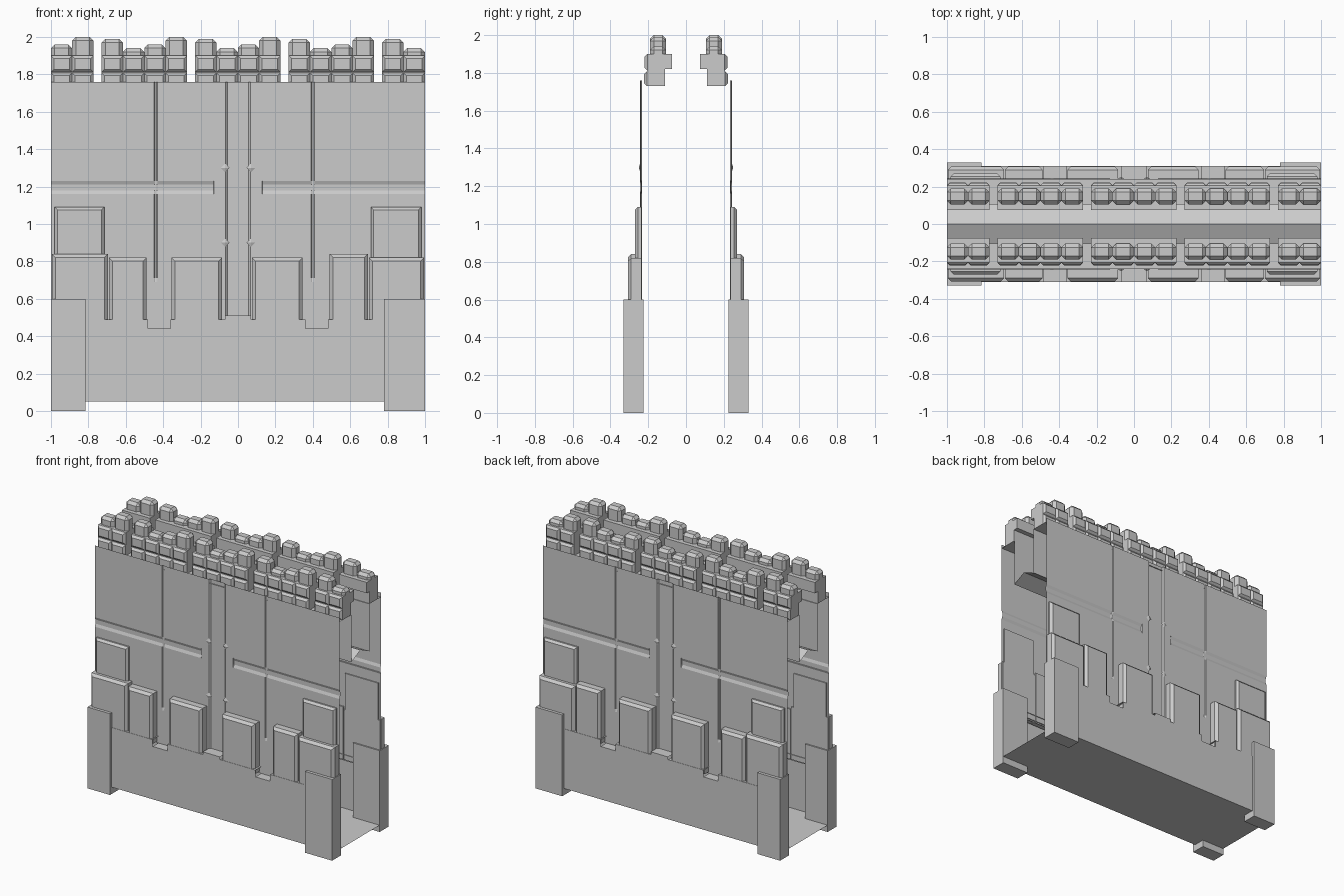
import bpy, bmesh

if "Cube" in bpy.data.objects:
    bpy.data.objects.remove(bpy.data.objects["Cube"], do_unlink=True)

stone = bpy.data.materials.new("stone_grey")
stone.use_nodes = True
stone.diffuse_color = (0.6, 0.6, 0.6, 1)
stone.node_tree.nodes["Principled BSDF"].inputs["Base Color"].default_value = (0.6, 0.6, 0.6, 1)


def finish(name, bm):
    """Turn a bmesh into an object mirrored from the front to the back."""
    mesh = bpy.data.meshes.new(name)
    bm.to_mesh(mesh)
    bm.free()
    mesh.materials.append(stone)
    obj = bpy.data.objects.new(name, mesh)
    bpy.context.collection.objects.link(obj)
    mod = obj.modifiers.new("front_to_back", 'MIRROR')
    mod.use_axis = (False, True, False)
    return obj


def add_block(bm, x0, x1, d0, d1, z0, z1, chamfer=0.0, rim="outer"):
    """Box whose outer face lies at depth d1 in front of the centre plane."""
    verts = bmesh.ops.create_cube(bm, size=1)["verts"]
    for v in verts:
        v.co = (x1 if v.co.x > 0 else x0,
                -d1 if v.co.y < 0 else -d0,
                z1 if v.co.z > 0 else z0)
    if chamfer:
        edges = {e for v in verts for e in v.link_edges}
        if rim == "outer":
            edges = [e for e in edges if all(abs(v.co.y + d1) < 1e-5 for v in e.verts)]
        else:
            edges = [e for e in edges if all(abs(v.co.z - z1) < 1e-5 for v in e.verts)
                     or abs(e.verts[0].co.z - e.verts[1].co.z) > 1e-4]
        bmesh.ops.bevel(bm, geom=edges, offset=chamfer, segments=1, affect='EDGES')


def add_sheet(bm, profile, x0, x1):
    """Sweep a (depth, height) profile along x."""
    rows = [[bm.verts.new((x, -d, z)) for x in (x0, x1)] for d, z in profile]
    for a, b in zip(rows, rows[1:]):
        bm.faces.new((a[0], a[1], b[1], b[0]))


# Floor and lower wall with a notched ledge
bm = bmesh.new()
for x0, x1, top in ((-1, -.48, .49), (-.48, -.36, .44), (-.36, -.07, .49), (-.07, .07, .51),
                    (.07, .36, .49), (.36, .48, .44), (.48, 1, .49)):
    add_sheet(bm, [(0, .05), (.31, .05), (.31, top), (.23, top)], x0, x1)
finish("floor_and_lower_wall", bm)

# Walkway: ledge behind the wall, inner panel and ridged floor
bm = bmesh.new()
add_sheet(bm, [(.24, 1.73), (.105, 1.73), (.105, 1.38), (0, 1.43)], -1, 1)
finish("walkway", bm)


# Upper wall sheet with shallow grooves and a centre channel
def groove_depth(x, z):
    if abs(x) < .062:
        return .01
    if z > .7 and (abs(x + .44) < .008 or abs(x - .40) < .008):
        return .006
    if abs(x) > .13 and 1.175 < z < 1.215:
        return .008
    return 0


xs = [-1]
for c, w in ((-.44, .005), (-.13, .002), (-.062, .005), (.062, .005), (.13, .002), (.40, .005)):
    xs += [c - 2 * w, c - w, c + w, c + 2 * w]
xs.append(1)
zs = [.44, .69, .71, 1.16, 1.18, 1.21, 1.23, 1.76]
bm = bmesh.new()
grid = [[bm.verts.new((x, -.243 + groove_depth(x, z), z)) for x in xs] for z in zs]
for low, high in zip(grid, grid[1:]):
    for i in range(len(xs) - 1):
        bm.faces.new((low[i], low[i + 1], high[i + 1], high[i]))
finish("upper_wall", bm)

# Small pointed studs beside the centre channel
bm = bmesh.new()
for x in (-.07, .07):
    for z in (.9, 1.3):
        ring = [bm.verts.new((x + a * .025, -.242, z + b * .025))
                for a, b in ((-1, 0), (0, -1), (1, 0), (0, 1))]
        tip = bm.verts.new((x, -.25, z))
        for i in range(4):
            bm.faces.new((ring[i], ring[(i + 1) % 4], tip))
finish("wall_studs", bm)

# Corner feet
bm = bmesh.new()
add_block(bm, -1, -.815, .225, .33, 0, .6)
add_block(bm, .78, 1, .225, .33, 0, .6)
finish("corner_feet", bm)

# Facing stones in two courses
bm = bmesh.new()
for x0, x1, top in ((-.995, -.695, .84), (-.69, -.49, .82), (-.355, -.085, .82),
                    (.075, .345, .82), (.49, .695, .84), (.7, .995, .82)):
    add_block(bm, x0, x1, .235, .308, .45, top, .018)
finish("facing_stones", bm)
bm = bmesh.new()
for x0, x1 in ((-.98, -.715), (.71, .98)):
    add_block(bm, x0, x1, .235, .27, .8, 1.09, .015)
finish("upper_corner_stones", bm)

# Battlements: groups of four stone columns, half groups at the ends
tile = .114
tops = (1.99, 1.94, 1.96, 2.0)
core = bmesh.new()
stones = bmesh.new()
for start, columns in ((-1.229, (2, 3)), (-.729, range(4)), (-.229, range(4)),
                       (.271, range(4)), (.771, (0, 1))):
    x0 = max(-1, start + tile * columns[0])
    x1 = min(1, start + tile * (columns[-1] + 1))
    add_block(core, x0, x1, .075, .205, 1.82, 1.9)
    add_block(core, x0, x1, .11, .205, 1.73, 1.82)
    for c in columns:
        a, b = max(-1, start + tile * c), min(1, start + tile * (c + 1))
        add_block(stones, a, b, .105, .19, 1.89, tops[c], .02, "top")
        add_block(stones, a, b, .19, .22, 1.812, 1.9, .015)
        add_block(stones, a, b, .19, .222, 1.73, 1.808, .015)
finish("battlement_core", core)
finish("battlement_stones", stones)
